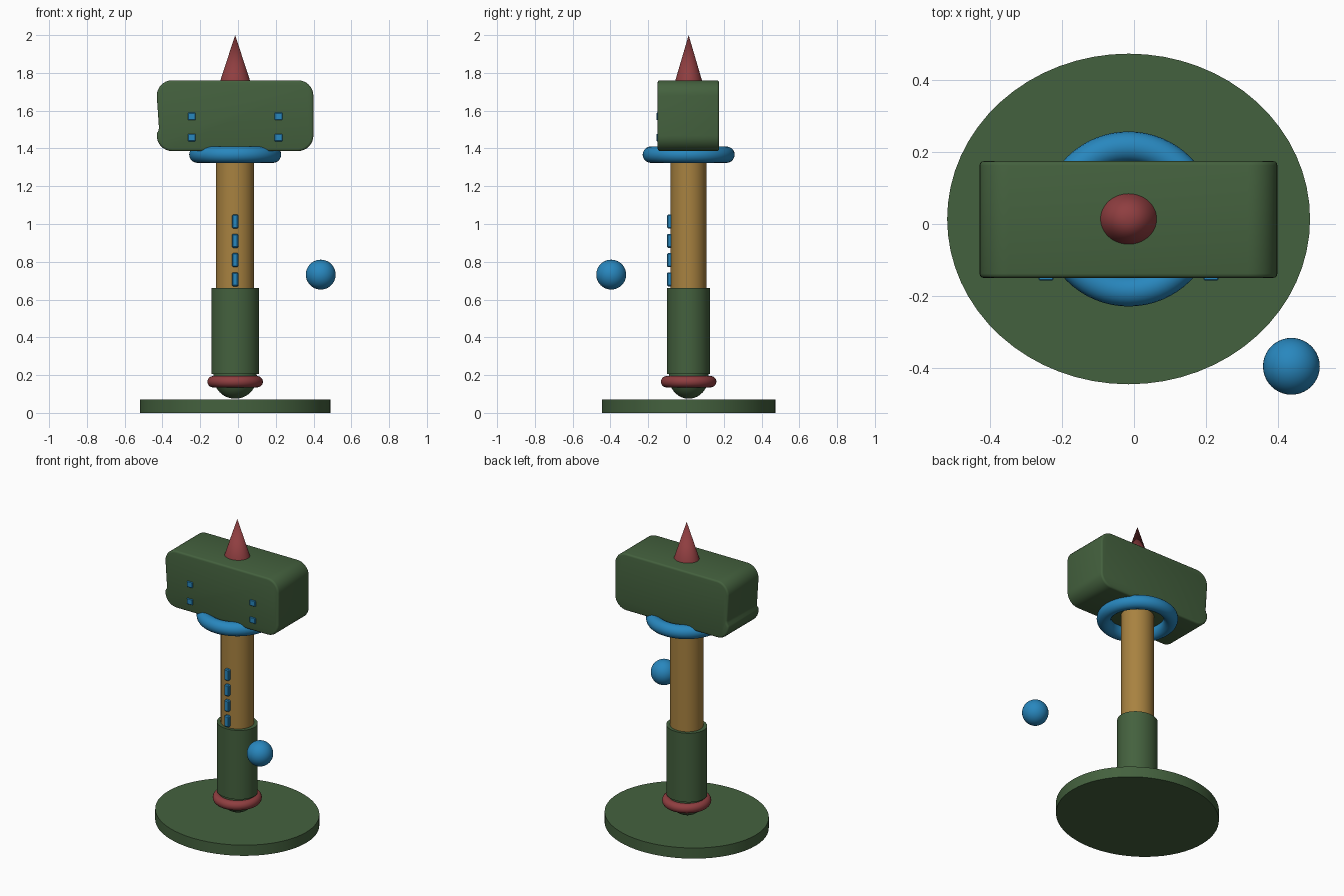
import bpy, bmesh, math

if "Cube" in bpy.data.objects:
    bpy.data.objects.remove(bpy.data.objects["Cube"])

CX, CY = -0.015, 0.014  # shared vertical axis


def material(name, rgb):
    m = bpy.data.materials.new(name)
    m.diffuse_color = (*[(c / 255 / 12.92 if c < 11 else ((c / 255 + 0.055) / 1.055) ** 2.4) for c in rgb], 1)
    m.use_nodes = True
    m.node_tree.nodes["Principled BSDF"].inputs["Base Color"].default_value = m.diffuse_color
    return m


GREEN = material("moss green", (68, 97, 62))
RED = material("brick red", (143, 62, 64))
BLUE = material("bright blue", (40, 135, 190))
TAN = material("tan wood", (168, 130, 64))


def finish(name, mat, scale=(1, 1, 1), smooth=True):
    o = bpy.context.object
    o.name = name
    o.scale = scale
    bpy.ops.object.transform_apply(location=False, rotation=False, scale=True)
    o.data.materials.append(mat)
    if smooth:
        bpy.ops.object.shade_smooth_by_angle(angle=math.radians(35))
    return o


def column(name, rx, ry, z0, z1, mat, top=1.0):
    bpy.ops.mesh.primitive_cone_add(vertices=64, radius1=1, radius2=top, depth=z1 - z0,
                                    location=(CX, CY, (z0 + z1) / 2))
    return finish(name, mat, (rx, ry, 1))


def ring(name, major, minor, z, mat):
    bpy.ops.mesh.primitive_torus_add(major_radius=major, minor_radius=minor, major_segments=64,
                                     minor_segments=20, location=(CX, CY, z))
    return finish(name, mat)


def ball(name, loc, scale, mat):
    bpy.ops.mesh.primitive_uv_sphere_add(segments=40, ring_count=24, radius=1, location=loc)
    return finish(name, mat, scale)


def block(name, loc, size, mat, bevel):
    bpy.ops.mesh.primitive_cube_add(size=1, location=loc)
    o = finish(name, mat, size, smooth=False)
    b = o.modifiers.new("edge", "BEVEL")
    b.width, b.segments = bevel, 1
    return o


# Stand, lower knob, grip and shaft
column("base_disc", 0.505, 0.46, 0, 0.07, GREEN)
ball("pommel", (CX, CY, 0.19), (0.115, 0.105, 0.115), GREEN)
ring("pommel_ring", 0.117, 0.03, 0.165, RED)
column("grip", 0.126, 0.114, 0.205, 0.66, GREEN)
column("shaft", 0.101, 0.095, 0.64, 1.42, TAN)
ring("collar", 0.2, 0.0435, 1.367, BLUE)
column("top_spike", 0.08, 0.072, 1.755, 2.0, RED, top=0)


# Hammer head: rounded outline with a shallow notch low on the left end
def arc(cx, cz, r, a0, a1, n=8):
    return [(cx + r * math.cos(math.radians(a0 + (a1 - a0) * i / n)),
             cz + r * math.sin(math.radians(a0 + (a1 - a0) * i / n))) for i in range(n + 1)]


X0, X1, Z0, Z1, R = -0.43, 0.399, 1.386, 1.761, 0.082
outline = (arc(X1 - R, Z0 + R, R, -90, 0) + arc(X1 - R, Z1 - R, R, 0, 90)
           + arc(X0 + R, Z1 - R, R, 90, 180) + [(-0.419, 1.515), (-0.42, 1.495)]
           + arc(X0 + R, Z0 + R, R, 170, 270))
bm = bmesh.new()
face = bm.faces.new([bm.verts.new((x, -0.15, z)) for x, z in outline])
ext = bmesh.ops.extrude_face_region(bm, geom=[face])
for v in ext["geom"]:
    if isinstance(v, bmesh.types.BMVert):
        v.co.y = 0.175
bmesh.ops.recalc_face_normals(bm, faces=bm.faces)
rims = [e for f in bm.faces if len(f.verts) > 4 for e in f.edges]
bmesh.ops.bevel(bm, geom=rims, offset=0.012, segments=3, profile=0.5, affect="EDGES")
mesh = bpy.data.meshes.new("hammer_head")
bm.to_mesh(mesh)
bm.free()
head = bpy.data.objects.new("hammer_head", mesh)
bpy.context.collection.objects.link(head)
bpy.context.view_layer.objects.active = head
head.select_set(True)
finish("hammer_head", GREEN)

# Studs on the front of the head
for x in (-0.245, 0.214):
    for z in (1.457, 1.57):
        block("head_stud", (x, -0.147, z), (0.042, 0.02, 0.038), BLUE, 0.003)

# Row of inlay tabs down the front of the shaft
for i in range(4):
    block("shaft_tab", (CX, -0.085, 0.707 + 0.102 * i), (0.034, 0.032, 0.074), BLUE, 0.006)

# Floating orb
ball("floating_orb", (0.438, -0.396, 0.732), (0.079,) * 3, BLUE)
